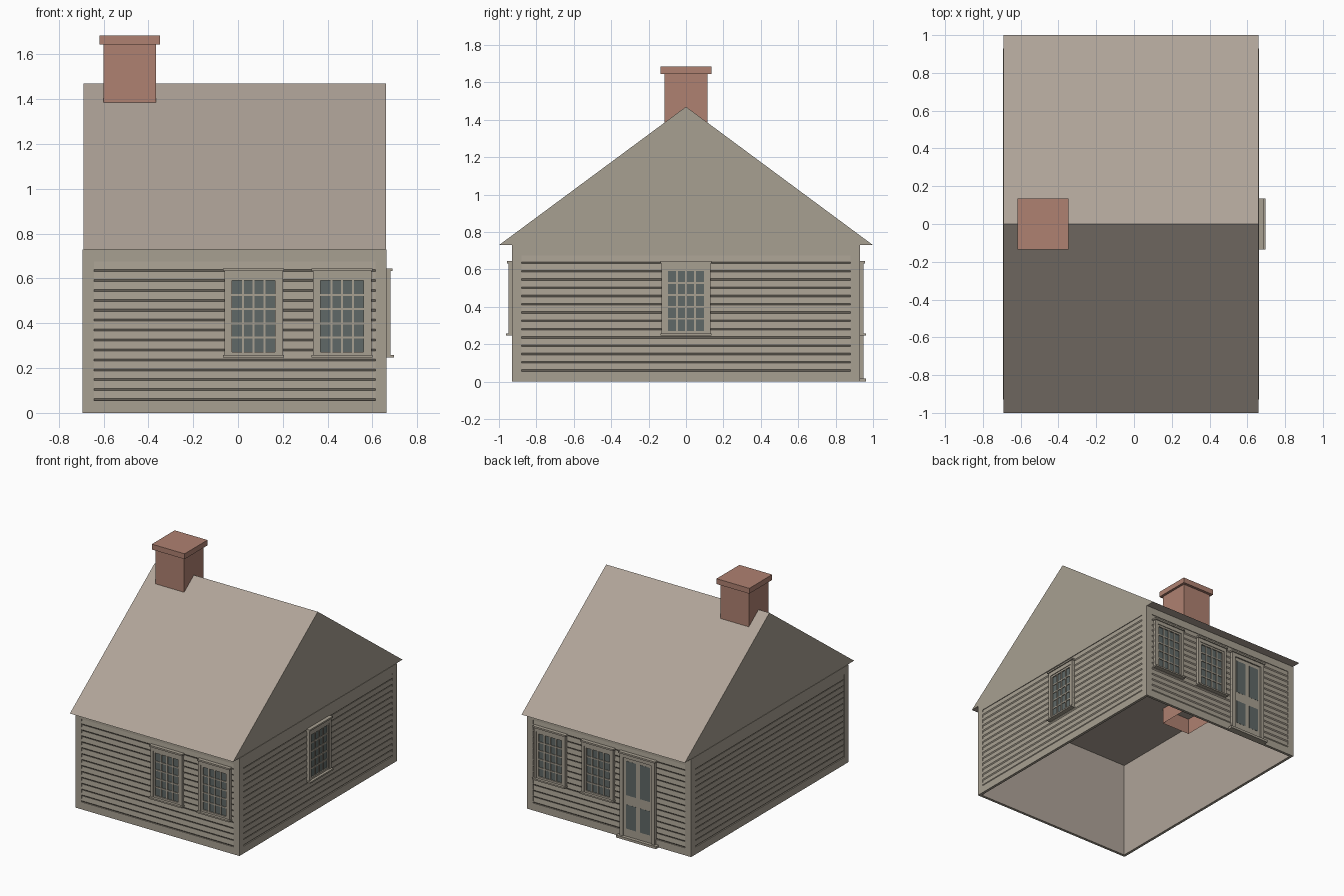
import bpy, bmesh
from mathutils import Matrix, Vector

cube = bpy.data.objects.get("Cube")
if cube:
    bpy.data.objects.remove(cube, do_unlink=True)


def material(name, rgb):
    m = bpy.data.materials.new(name)
    m.use_nodes = True
    m.diffuse_color = (*rgb, 1)
    node = next(n for n in m.node_tree.nodes if n.type == 'BSDF_PRINCIPLED')
    node.inputs["Base Color"].default_value = (*rgb, 1)
    return m


WALL = material("weathered wood", (0.39, 0.35, 0.285))
ROOF = material("pale shingle", (0.43, 0.37, 0.315))
BRICK = material("brick", (0.43, 0.22, 0.165))
GLASS = material("window glass", (0.115, 0.14, 0.135))

# House dimensions
CX, HX, HY, EAVE, RIDGE = -0.015, 0.678, 0.93, 0.73, 1.47
RECESS = 0.008


def finish(name, bm, mats, rule=None):
    bmesh.ops.recalc_face_normals(bm, faces=bm.faces)
    bm.normal_update()
    if rule:
        for f in bm.faces:
            f.material_index = rule(f)
    mesh = bpy.data.meshes.new(name)
    bm.to_mesh(mesh)
    bm.free()
    for m in mats:
        mesh.materials.append(m)
    obj = bpy.data.objects.new(name, mesh)
    bpy.context.collection.objects.link(obj)
    return obj


def add_prism(bm, profile, u0, u1):
    """Extrude a (depth, height) profile along the first axis."""
    vs = [bm.verts.new((u0, d, z)) for d, z in profile]
    face = bm.faces.new(vs)
    grown = bmesh.ops.extrude_face_region(bm, geom=[face])["geom"]
    bmesh.ops.translate(bm, vec=(u1 - u0, 0, 0),
                        verts=[v for v in grown if isinstance(v, bmesh.types.BMVert)])


def add_box(bm, u0, u1, d0, d1, z0, z1):
    add_prism(bm, [(d0, z0), (d1, z0), (d1, z1), (d0, z1)], u0, u1)


def boxes(name, items, mat, frame=Matrix()):
    bm = bmesh.new()
    for item in items:
        add_box(bm, *item)
    bmesh.ops.transform(bm, matrix=frame, verts=bm.verts)
    return finish(name, bm, [mat])


def wall_frame(along, outward, origin):
    """Wall space: u along the wall, d outward, z up."""
    cols = (Vector(along), Vector(outward), Vector((0, 0, 1)), Vector(origin))
    m = Matrix.Identity(4)
    for c, vec in enumerate(cols):
        for r in range(3):
            m[r][c] = vec[r]
    return m


def build_wall(side, frame, half):
    # Structural slab, with a paler inner face
    bm = bmesh.new()
    add_box(bm, -half + RECESS, half - RECESS, -0.02, -RECESS, 0, EAVE)
    bmesh.ops.transform(bm, matrix=frame, verts=bm.verts)
    inward = -frame.col[1].to_3d()
    finish(side + "_wall", bm, [WALL, ROOF], lambda f: int(f.normal.dot(inward) > 0.9))
    # Flat trim boards around the siding
    e, lo, hi = half - 0.05, 0.055, 0.675
    back = -RECESS
    boxes(side + "_trim", [(-half, -e, back, 0, 0, EAVE), (e, half, back, 0, 0, EAVE),
                           (-e, e, back, 0, 0, lo), (-e, e, back, 0, hi, EAVE)], WALL, frame)
    # Lapped siding boards
    bm = bmesh.new()
    rows = 14
    step = (hi - lo) / rows
    for i in range(rows):
        z = lo + i * step
        add_prism(bm, [(back, z), (-0.001, z + 0.009), (-0.005, z + step), (back, z + step)], -e, e)
    bmesh.ops.transform(bm, matrix=frame, verts=bm.verts)
    finish(side + "_siding", bm, [WALL])


def grid_bars(u0, u1, z0, z1, cols, rows, bar, d0, d1):
    items = []
    for i in range(1, cols):
        u = u0 + (u1 - u0) * i / cols
        items.append((u - bar, u + bar, d0, d1, z0, z1))
    for j in range(1, rows):
        z = z0 + (z1 - z0) * j / rows
        items.append((u0, u1, d0, d1 - 0.001, z - bar, z + bar))
    return items


def border(u0, u1, z0, z1, w, d0, d1):
    return [(u0, u0 + w, d0, d1, z0, z1), (u1 - w, u1, d0, d1, z0, z1),
            (u0 + w, u1 - w, d0, d1, z0, z0 + w), (u0 + w, u1 - w, d0, d1, z1 - w, z1)]


def build_window(name, frame, c):
    boxes(name + "_glass", [(c - 0.1, c + 0.1, 0, 0.005, 0.26, 0.6)], GLASS, frame)
    sash = border(c - 0.11, c + 0.11, 0.258, 0.605, 0.014, 0, 0.013)
    sash += grid_bars(c - 0.096, c + 0.096, 0.272, 0.591, 4, 5, 0.0045, 0, 0.011)
    boxes(name + "_sash", sash, WALL, frame)
    casing = [(c - 0.13, c - 0.11, -0.006, 0.018, 0.258, 0.633),
              (c + 0.11, c + 0.13, -0.006, 0.018, 0.258, 0.633),
              (c - 0.11, c + 0.11, -0.006, 0.018, 0.605, 0.633),
              (c - 0.136, c + 0.136, -0.006, 0.026, 0.633, 0.645)]
    boxes(name + "_casing", casing, WALL, frame)
    boxes(name + "_sill", [(c - 0.136, c + 0.136, -0.006, 0.033, 0.247, 0.258)], WALL, frame)


def build_door(frame, c):
    boxes("door_leaf", [(c - 0.12, c + 0.12, -0.004, 0.008, 0.018, 0.61)], WALL, frame)
    panels = []
    for s in (-1, 1):
        u0, u1 = sorted((c + s * 0.018, c + s * 0.098))
        panels += [(u0, u1, 0.006, 0.009, 0.075, 0.255), (u0, u1, 0.006, 0.009, 0.325, 0.58)]
    boxes("door_panels", panels, GLASS, frame)
    casing = [(c - 0.145, c - 0.118, -0.006, 0.018, 0.018, 0.633),
              (c + 0.118, c + 0.145, -0.006, 0.018, 0.018, 0.633),
              (c - 0.118, c + 0.118, -0.006, 0.018, 0.605, 0.633),
              (c - 0.152, c + 0.152, -0.006, 0.026, 0.633, 0.645)]
    boxes("door_casing", casing, WALL, frame)
    boxes("door_step", [(c - 0.165, c + 0.165, -0.006, 0.033, 0, 0.018)], WALL, frame)


# Walls
front = wall_frame((1, 0, 0), (0, -1, 0), (CX, -HY, 0))
back = wall_frame((1, 0, 0), (0, 1, 0), (CX, HY, 0))
left = wall_frame((0, 1, 0), (1, 0, 0), (CX + HX, 0, 0))
right = wall_frame((0, 1, 0), (-1, 0, 0), (CX - HX, 0, 0))
for side, frame, half in (("front", front, HX), ("back", back, HX),
                          ("left", left, HY), ("right", right, HY)):
    build_wall(side, frame, half)

# Windows and back door
for side, frame in (("front", front), ("back", back)):
    build_window(side + "_inner_window", frame, 0.07 - CX)
    build_window(side + "_outer_window", frame, 0.465 - CX)
build_window("left_window", left, 0)
build_door(back, -0.26 - CX)

# Gabled roof: wooden gable ends, shingled slopes
bm = bmesh.new()
add_prism(bm, [(-1, EAVE), (1, EAVE), (0, RIDGE)], CX - HX + 0.003, CX + HX - 0.003)
finish("roof", bm, [ROOF, WALL], lambda f: int(abs(f.normal.x) > 0.9))

# Chimney: shaft open at the foot, with a wider cap
bm = bmesh.new()
add_box(bm, -0.6, -0.365, -0.115, 0.115, 0.61, 1.65)
bmesh.ops.recalc_face_normals(bm, faces=bm.faces)
foot = [f for f in bm.faces if f.normal.z < -0.9]
bmesh.ops.delete(bm, geom=foot, context='FACES_ONLY')
finish("chimney_shaft", bm, [BRICK])
boxes("chimney_cap", [(-0.618, -0.347, -0.135, 0.135, 1.645, 1.685)], BRICK)
